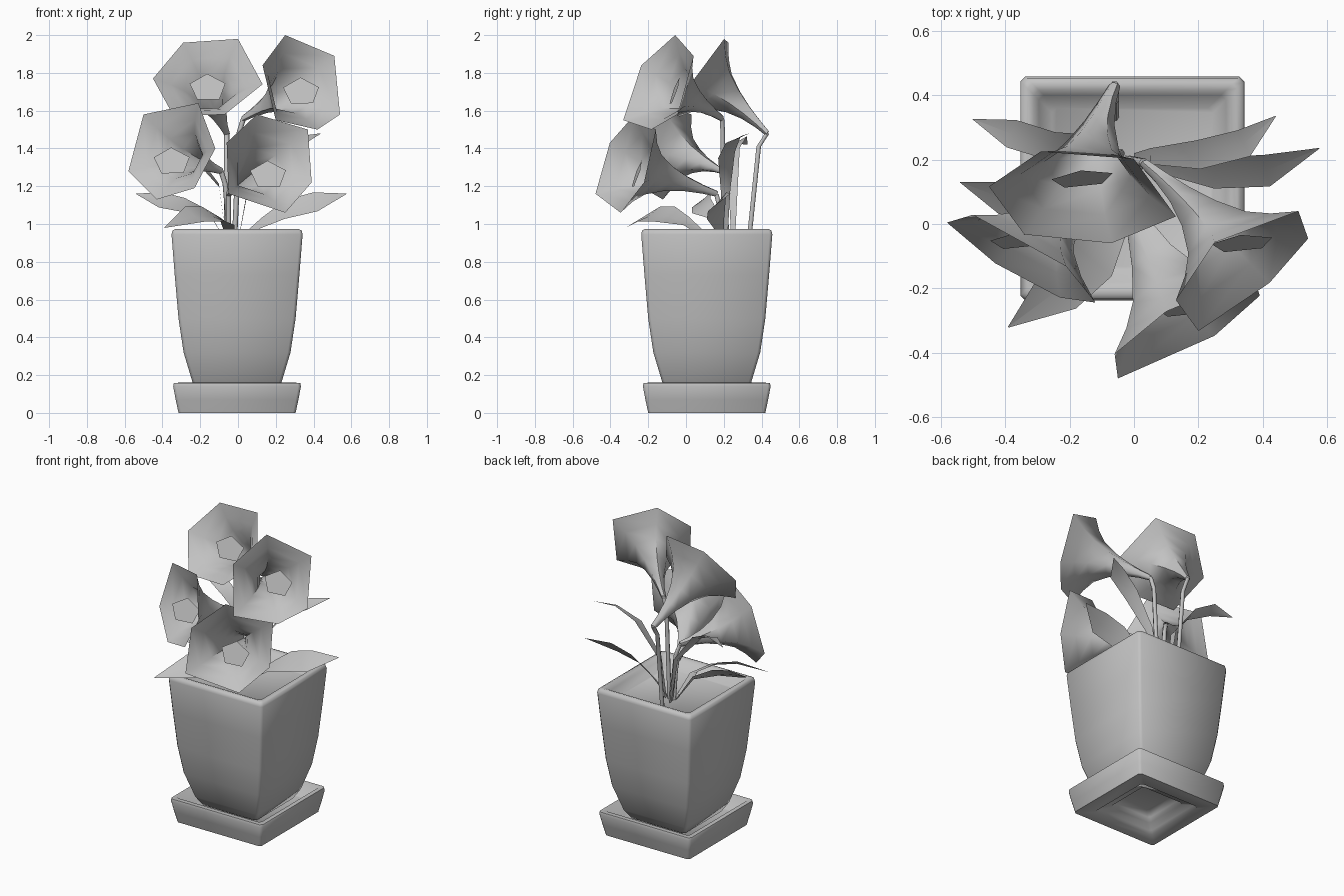
import bpy, bmesh, math
from mathutils import Vector

if "Cube" in bpy.data.objects:
    bpy.data.objects.remove(bpy.data.objects["Cube"])

grey = bpy.data.materials.new("plain_grey")
grey.diffuse_color = (0.54, 0.54, 0.54, 1)
grey.use_nodes = True
grey.node_tree.nodes["Principled BSDF"].inputs["Base Color"].default_value = grey.diffuse_color


def finish(name, bm, angle=60):
    me = bpy.data.meshes.new(name)
    bm.to_mesh(me)
    bm.free()
    ob = bpy.data.objects.new(name, me)
    bpy.context.collection.objects.link(ob)
    me.materials.append(grey)
    bpy.ops.object.select_all(action='DESELECT')
    ob.select_set(True)
    bpy.context.view_layer.objects.active = ob
    bpy.ops.object.shade_smooth_by_angle(angle=math.radians(angle))


def skin(bm, rings, caps=False):
    """Bridge closed rings of points with quads."""
    vs = [[bm.verts.new(p) for p in r] for r in rings]
    n = len(vs[0])
    for a, b in zip(vs, vs[1:]):
        for i in range(n):
            j = (i + 1) % n
            bm.faces.new((a[i], a[j], b[j], b[i]))
    if caps:
        bm.faces.new(vs[0][::-1])
        bm.faces.new(vs[-1])


def square_loft(name, profile):
    """Square with narrow chamfered corners, lofted through (half width, z)."""
    rings = []
    for h, z in profile:
        c = h - 0.015
        pts = [(h, -c), (h, c), (c, h), (-c, h), (-h, c), (-h, -c), (-c, -h), (c, -h)]
        rings.append([(x - 0.005, y + 0.11, z) for x, y in pts])
    bm = bmesh.new()
    skin(bm, rings, True)
    finish(name, bm, 70)


# pot with rounded rim and shallow soil floor
square_loft("pot", [(0.2, 0.1), (0.235, 0.16), (0.283, 0.32), (0.31, 0.5), (0.33, 0.73),
                    (0.347, 0.945), (0.342, 0.966), (0.325, 0.974), (0.305, 0.968),
                    (0.29, 0.95), (0.25, 0.91)])
# saucer with stepped recess underneath
square_loft("saucer", [(0.10, 0.075), (0.145, 0.06), (0.155, 0.03), (0.21, 0.02), (0.22, 0.0),
                       (0.31, 0.0), (0.325, 0.07), (0.338, 0.14), (0.335, 0.157),
                       (0.31, 0.16), (0.26, 0.085)])


def stem(name, apex, base, r=0.014):
    """Thin tube that bends just below the flower."""
    bend = apex.lerp(base, 0.45)
    bend.z = apex.z - 0.07
    path = [apex, bend, base.lerp(bend, 0.3), base]
    rings = [[p + r * Vector((math.cos(a), math.sin(a), 0))
              for a in (math.tau * k / 6 for k in range(6))] for p in path]
    bm = bmesh.new()
    skin(bm, rings, True)
    finish(name, bm, 70)


def flower(name, apex, centre, normal, rim_xz):
    """Six-sided trumpet; rim corners lie on the mouth plane, the rearmost bent forward."""
    apex, c, n = Vector(apex), Vector(centre), Vector(normal).normalized()
    spokes = []
    for x, z in rim_xz:
        dx, dz = x - c.x, z - c.z
        spokes.append(Vector((dx, min(0.16, -(n.x * dx + n.z * dz) / n.y), dz)))
    ctrl = c - n * (c - apex).length * 0.5
    rings = []
    for s, k in ((0, .06), (.15, .09), (.35, .16), (.55, .28), (.75, .47), (.88, .70), (1, 1)):
        o = apex * (1 - s) ** 2 + ctrl * 2 * s * (1 - s) + c * s * s
        rings.append([o + v * k for v in spokes])
    bm = bmesh.new()
    skin(bm, rings)
    finish(name, bm)
    # stamen plate inside the mouth, facing the front
    f = Vector((0.1, -1, 0.35)).normalized()
    u = f.cross(Vector((0, 0, 1))).normalized()
    v = u.cross(f)
    mid = c + Vector((0, 0.06, -0.05))
    bm = bmesh.new()
    bm.faces.new([bm.verts.new(mid + 0.1 * (math.cos(a) * u + 0.8 * math.sin(a) * v))
                  for a in (math.tau * i / 5 + 0.3 for i in range(5))])
    finish(name + "_stamen", bm)


flowers = [
    ("flower_top_left", (-.06, .43, 1.48), (-.16, .08, 1.77), (-.1, -.8, .54), (-.06, .33),
     [(-.29, 1.96), (0, 1.98), (.13, 1.74), (-.07, 1.58), (-.34, 1.57), (-.45, 1.77)]),
    ("flower_top_right", (.03, .19, 1.56), (.335, -.12, 1.75), (.55, -.69, .36), (-.02, .2),
     [(.25, 2.0), (.51, 1.89), (.54, 1.58), (.42, 1.5), (.2, 1.55), (.13, 1.84)]),
    ("flower_left", (-.09, .19, 1.28), (-.35, -.11, 1.38), (-.5, -.83, .2), (-.04, .22),
     [(-.5, 1.58), (-.21, 1.64), (-.12, 1.4), (-.23, 1.19), (-.43, 1.13), (-.58, 1.28)]),
    ("flower_front", (-.05, .16, 1.16), (.16, -.32, 1.31), (.45, -.83, .25), (-.05, .2),
     [(.1, 1.58), (.37, 1.5), (.39, 1.22), (.25, 1.06), (-.05, 1.16), (-.06, 1.43)]),
]
for name, apex, centre, normal, base, rim in flowers:
    flower(name, apex, centre, normal, rim)
    stem(name.replace("flower", "stem"), Vector(apex), Vector((*base, 0.88)))


def leaf(name, half, tilt, pts):
    """Thin angular blade, rolled about its length by the tilt."""
    path = [Vector(p) for p in pts]
    bm = bmesh.new()
    rows = []
    m = len(path) - 1
    for i, p in enumerate(path):
        d = path[min(i + 1, m)] - path[max(i - 1, 0)]
        side = Vector((-d.y, d.x, 0)).normalized() + Vector((0, 0, tilt))
        w = half * (0.2, 0.55, 1, 1, 0.02)[i]
        up = Vector((0, 0, w * 0.15))
        rows.append([bm.verts.new(q) for q in (p + side * w + up, p, p - side * w + up)])
    for a, b in zip(rows, rows[1:]):
        for k in (0, 1):
            bm.faces.new((a[k], a[k + 1], b[k + 1], b[k]))
    finish(name, bm)


# leaves
leaf("leaf_right_high", .045, .4, [(0, .21, .9), (.05, .21, 1.17), (.2, .215, 1.36),
                                   (.34, .25, 1.44), (.44, .335, 1.48)])
leaf("leaf_right_low", .05, 1.0, [(-.01, .19, .9), (.12, .175, 1.0), (.25, .16, 1.07),
                                  (.41, .165, 1.11), (.575, .235, 1.16)])
leaf("leaf_left_high", .045, -.4, [(-.06, .25, .9), (-.1, .25, 1.2), (-.25, .24, 1.38),
                                   (-.38, .28, 1.44), (-.5, .325, 1.42)])
leaf("leaf_left_low", .05, -.8, [(-.06, .2, .9), (-.15, .14, 1.05), (-.27, .08, 1.09),
                                 (-.41, .08, 1.12), (-.54, .13, 1.16)])
leaf("leaf_front", .08, -.5, [(-.04, .15, .9), (-.06, .0, 1.01), (-.13, -.11, 1.04),
                              (-.23, -.2, 1.04), (-.39, -.32, .98)])
